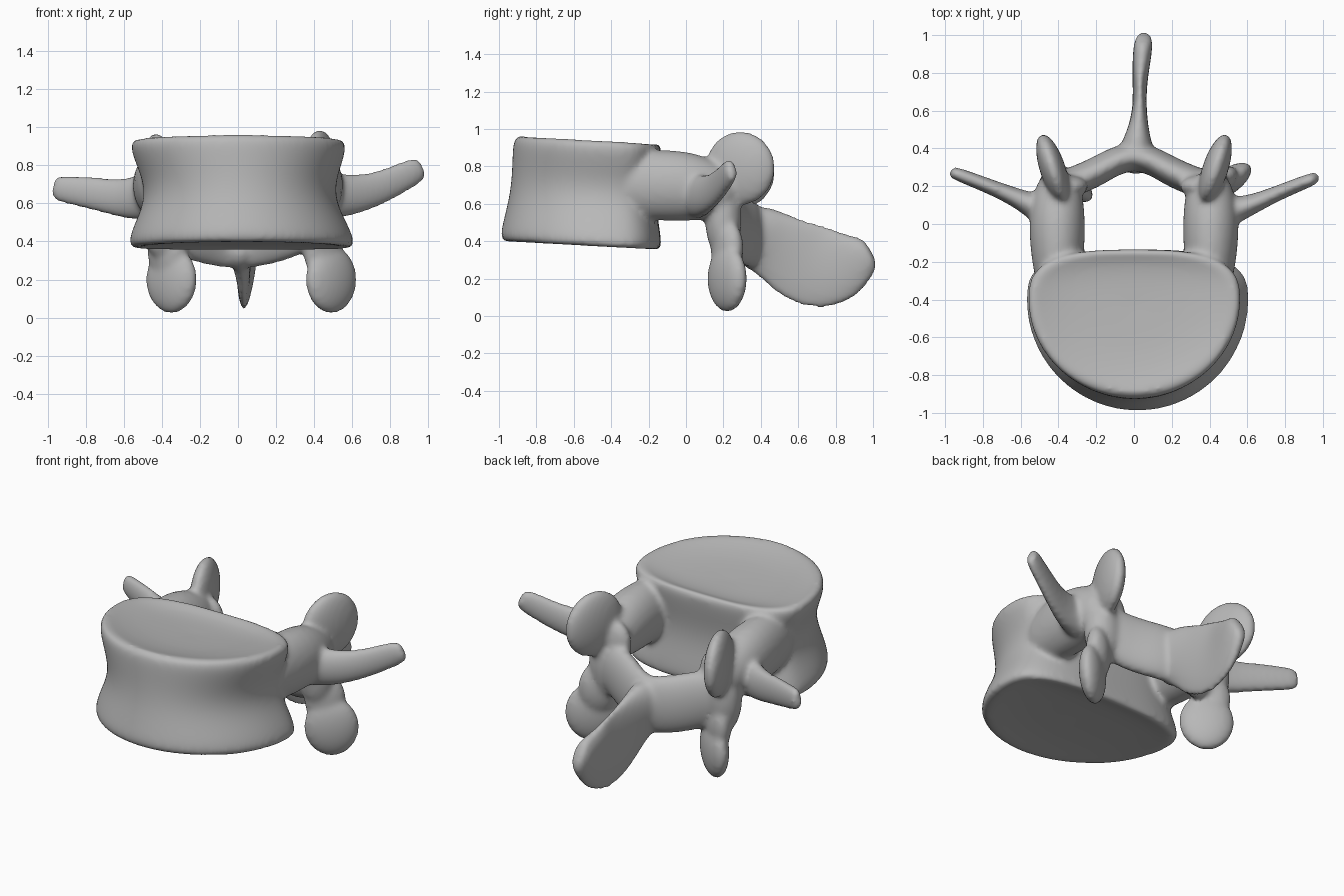
import bpy, bmesh, math
from mathutils import Matrix, Vector

cube = bpy.data.objects.get("Cube")
if cube:
    bpy.data.objects.remove(cube)

bone = bpy.data.materials.new("bone_grey")
bone.use_nodes = True
grey = 0.48
bone.diffuse_color = (grey, grey, grey, 1)
bone.node_tree.nodes["Principled BSDF"].inputs["Base Color"].default_value = bone.diffuse_color

bm = bmesh.new()
UP = Vector((0, 0, 1))


def angles(count):
    return [math.tau * i / count for i in range(count)]


def loft(rings):
    """Closed skin through a list of equally long point rings."""
    loops = [[bm.verts.new(point) for point in ring] for ring in rings]
    for low, high in zip(loops, loops[1:]):
        for i in range(len(low)):
            bm.faces.new((low[i - 1], low[i], high[i], high[i - 1]))
    bm.faces.new(loops[0])
    bm.faces.new(loops[-1])


def limb(side, widths, thickness, *points):
    """Oval limb, tall in z, through the points; domed at both ends."""
    path = [Vector((side * x, y, z)) for x, y, z in points]
    sections = list(zip(path, widths, thickness))
    first = (path[0] - path[1]).normalized()
    final = (path[-1] - path[-2]).normalized()
    # Small end sections make the domes
    sections.insert(0, (path[0] + first * thickness[0] * 0.7, widths[0] * 0.7, thickness[0] * 0.7))
    sections.append((path[-1] + final * thickness[-1] * 0.7, widths[-1] * 0.7, thickness[-1] * 0.7))
    rings = []
    for i, (centre, wide, thick) in enumerate(sections):
        ahead = sections[min(i + 1, len(sections) - 1)][0]
        behind = sections[max(i - 1, 0)][0]
        tangent = (ahead - behind).normalized()
        across = UP.cross(tangent).normalized()
        tall = tangent.cross(across)
        rings.append([centre + tall * wide * math.cos(w) + across * thick * math.sin(w)
                      for w in angles(16)])
    loft(rings)


def oval(side, centre, radii, heading=0, lean=0):
    """Ellipsoid turned about z by heading and tipped about y by lean, in degrees."""
    x, y, z = centre
    matrix = (Matrix.Translation((side * x, y, z))
              @ Matrix.Rotation(math.radians(side * heading), 4, "Z")
              @ Matrix.Rotation(math.radians(side * lean), 4, "Y")
              @ Matrix.Diagonal((*radii, 1)))
    bmesh.ops.create_uvsphere(bm, u_segments=20, v_segments=12, radius=1, matrix=matrix)


def body_ring(height, scale=1, dish=0):
    """Rounded D outline, pinched at mid height and sloping down to the back."""
    waist = math.sin(math.pi * height) ** 2
    half = 0.6 - 0.03 * height - 0.08 * waist
    front = 0.6 - 0.08 * height - 0.02 * waist
    back = 0.27 - 0.03 * waist
    ring = []
    for w in angles(40):
        c, s = math.cos(w), math.sin(w)
        power = 0.7 if s > 0 else 1
        x = half * math.copysign(abs(c) ** power, c)
        y = math.copysign(abs(s) ** power, s) * (back if s > 0 else front)
        y = scale * y - 0.4
        z = 0.39 + 0.58 * height + dish - 0.055 * (y + 0.9)
        ring.append((scale * x + 0.02 * (1 - height), y, z))
    return ring


# Vertebral body: waisted drum with rounded rims and dished end plates
steps = 8
rims = [body_ring(0.05 + 0.9 * i / steps) for i in range(steps + 1)]
loft([body_ring(0, 0.5, 0.03), body_ring(0, 0.85, 0.01), body_ring(0, 0.96)]
     + rims
     + [body_ring(1, 0.95), body_ring(1, 0.85, -0.02), body_ring(1, 0.5, -0.05)])

for side in (1, -1):
    left = side == 1
    # Pedicle
    limb(side, (0.19, 0.2, 0.15), (0.13, 0.16, 0.13),
         (0.4, -0.3, 0.7), (0.41, 0, 0.7), (0.4, 0.18, 0.66))
    # Upper joint process, with a low pad beside the canal
    top = 0.79 if left else 0.77
    oval(side, (0.43, 0.29, top), (0.07, 0.2, 0.2), heading=-18)
    oval(side, (0.35, 0.2, 0.67), (0.11, 0.06, 0.13))
    # Bridge between the joint processes
    oval(side, (0.4, 0.2, 0.52), (0.11, 0.1, 0.22))
    # Lower joint process
    foot = 0.49 if left else 0.35
    oval(side, (foot, 0.22, 0.2), (0.16, 0.07, 0.18), heading=35)
    oval(side, ((foot + 0.4) / 2, 0.22, 0.36), (0.12, 0.07, 0.16), heading=35)
    # Transverse process
    if left:
        arm = (0.6, 0.09, 0.64), (0.75, 0.16, 0.68), (0.95, 0.24, 0.78)
    else:
        arm = (0.58, 0.12, 0.62), (0.74, 0.19, 0.65), (0.95, 0.27, 0.68)
    limb(side, (0.13, 0.11, 0.09, 0.075), (0.1, 0.055, 0.04, 0.037), (0.44, 0.05, 0.64), *arm)
    # Lamina half
    limb(side, (0.16, 0.18, 0.18, 0.18), (0.08, 0.08, 0.075, 0.08),
         (0.42, 0.19, 0.54), (0.22, 0.26, 0.47), (0.1, 0.34, 0.44), (-0.02, 0.36, 0.43))

# Spinous process
limb(1, (0.18, 0.18, 0.23, 0.24, 0.19, 0.11), (0.11, 0.06, 0.036, 0.038, 0.05, 0.052),
     (0.01, 0.36, 0.43), (0.02, 0.46, 0.39), (0.03, 0.6, 0.29),
     (0.03, 0.74, 0.25), (0.04, 0.87, 0.28), (0.05, 0.96, 0.33))

bmesh.ops.recalc_face_normals(bm, faces=bm.faces)
mesh = bpy.data.meshes.new("vertebra")
bm.to_mesh(mesh)
bm.free()
mesh.materials.append(bone)
vertebra = bpy.data.objects.new("vertebra", mesh)
bpy.context.collection.objects.link(vertebra)

# Fuse all parts into one smooth bone
vertebra.modifiers.new("round", "SUBSURF").levels = 2
fuse = vertebra.modifiers.new("fuse", "REMESH")
fuse.mode = "VOXEL"
fuse.voxel_size = 0.015
fuse.use_smooth_shade = True
blend = vertebra.modifiers.new("blend", "SMOOTH")
blend.factor = 0.5
blend.iterations = 10
